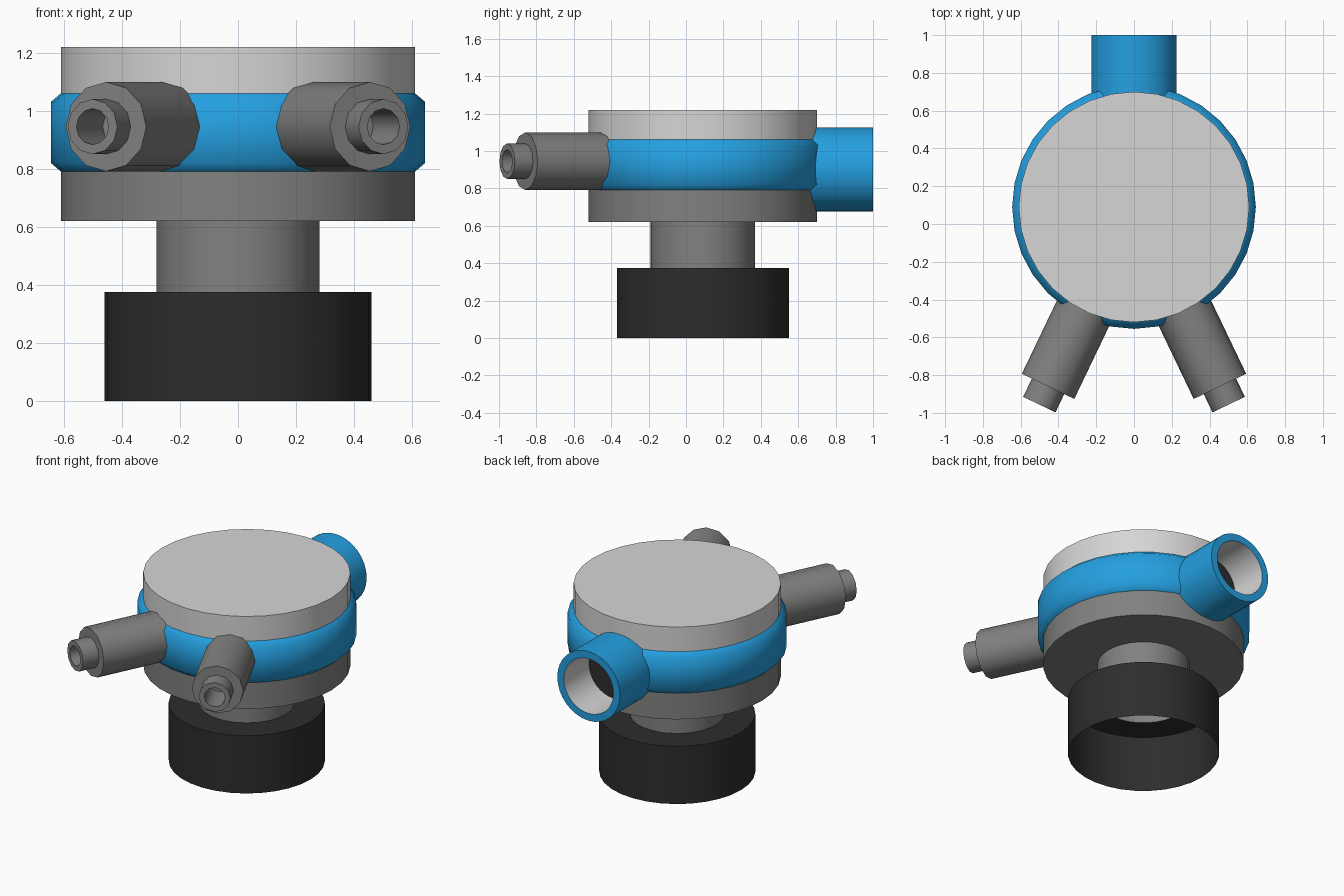
import bpy, bmesh, math
from mathutils import Matrix, Vector

if "Cube" in bpy.data.objects:
    bpy.data.objects.remove(bpy.data.objects["Cube"])

CY = 0.09  # body axis sits slightly behind the origin


def mat(name, r, g, b):
    m = bpy.data.materials.new(name)
    m.diffuse_color = (r, g, b, 1)
    m.use_nodes = True
    m.node_tree.nodes["Principled BSDF"].inputs["Base Color"].default_value = m.diffuse_color
    return m


LIGHT = mat("light grey", 0.66, 0.67, 0.66)
GREY = mat("mid grey", 0.22, 0.22, 0.215)
BLACK = mat("black", 0.026, 0.026, 0.026)
BLUE = mat("blue", 0.018, 0.35, 0.75)


def lathe(name, profile, mats, sides=32, matrix=None, angle=35):
    """Spin (radius, height) points; mats holds one material per segment."""
    bm = bmesh.new()
    used = list(dict.fromkeys(mats))
    rings = []
    for r, z in profile:
        rings.append([bm.verts.new((r * math.cos(2 * math.pi * i / sides),
                                    r * math.sin(2 * math.pi * i / sides), z))
                      for i in range(sides)] if r > 0 else None)
    for a, b, m in zip(rings, rings[1:], mats):
        if a is None:
            faces = [bm.faces.new(b[::-1])]
        elif b is None:
            faces = [bm.faces.new(a)]
        else:
            faces = [bm.faces.new((a[i], a[(i + 1) % sides], b[(i + 1) % sides], b[i]))
                     for i in range(sides)]
        for f in faces:
            f.material_index = used.index(m)
    me = bpy.data.meshes.new(name)
    bm.to_mesh(me)
    bm.free()
    for m in used:
        me.materials.append(m)
    ob = bpy.data.objects.new(name, me)
    ob.matrix_world = matrix or Matrix.Translation((0, CY, 0))
    bpy.context.collection.objects.link(ob)
    bpy.ops.object.select_all(action='DESELECT')
    ob.select_set(True)
    bpy.context.view_layer.objects.active = ob
    bpy.ops.object.shade_smooth_by_angle(angle=math.radians(angle))
    return ob


# open-bottomed base cap and neck
lathe("base_cap", [(0.46, 0), (0.46, 0.375), (0.28, 0.375)], [BLACK] * 2)
lathe("neck", [(0.28, 0.375), (0.28, 0.62)], [GREY])

# drum body halves and the bevelled band around them
lathe("lower_body", [(0, 0.62), (0.61, 0.62), (0.61, 0.925)], [GREY] * 2)
lathe("upper_body", [(0.61, 0.925), (0.61, 1.22), (0, 1.22)], [LIGHT] * 2)
lathe("band", [(0.61, 0.79), (0.645, 0.82), (0.645, 1.03), (0.61, 1.06)],
      [BLUE] * 3, angle=60)


def radial(direction, z):
    """Frame at the body axis whose local z points along direction."""
    rot = Vector(direction).to_track_quat('Z', 'Y').to_matrix().to_4x4()
    return Matrix.Translation((0, CY, z)) @ rot


# rear outlet pipe with a light lining and a dark end wall
lathe("outlet_pipe",
      [(0.225, 0.5), (0.225, 0.91), (0.178, 0.91), (0.178, 0.652), (0, 0.652)],
      [BLUE, BLUE, LIGHT, BLACK], matrix=radial((0, 1, 0), 0.9))

# two front connectors with hollow nipples
for side, s in (("left", -1), ("right", 1)):
    a = math.radians(25.6)
    lathe(side + "_connector",
          [(0.154, 0.5), (0.154, 1.053), (0.095, 1.053), (0.095, 1.16),
           (0.062, 1.16), (0.062, 0.95), (0, 0.95)],
          [GREY] * 6, sides=12,
          matrix=radial((s * math.sin(a), -math.cos(a), 0), 0.945))
